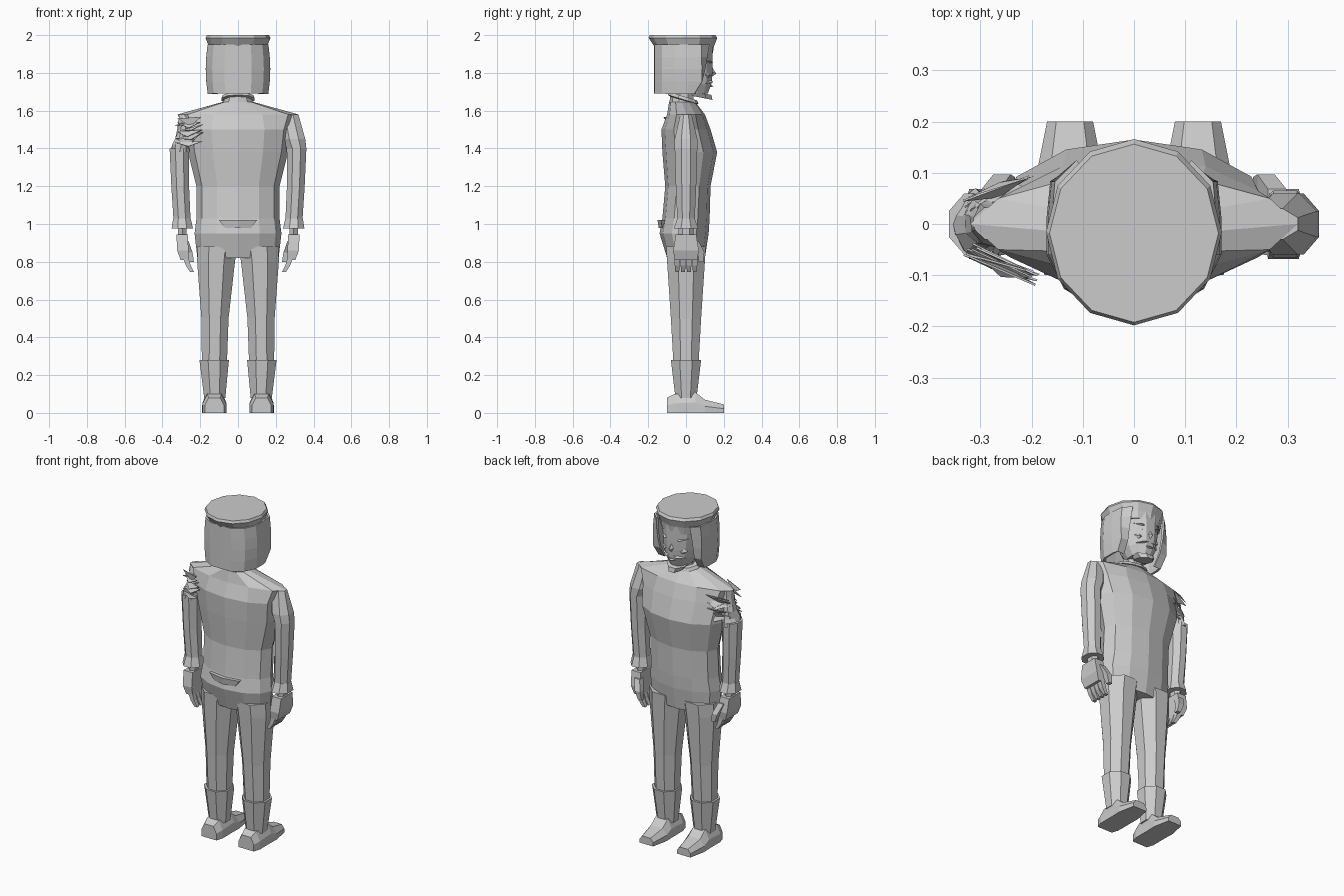
import bpy, bmesh, random
from math import sin, cos, pi, sqrt, copysign
from mathutils import Vector

random.seed(4)
if "Cube" in bpy.data.objects:
    bpy.data.objects.remove(bpy.data.objects["Cube"], do_unlink=True)

grey = bpy.data.materials.new("plain grey")
grey.use_nodes = True
grey.diffuse_color = (.6, .6, .6, 1)
grey.node_tree.nodes["Principled BSDF"].inputs["Base Color"].default_value = grey.diffuse_color


def finish(name, bm, mirror=False, thickness=0):
    if not thickness:
        bmesh.ops.recalc_face_normals(bm, faces=bm.faces)
    mesh = bpy.data.meshes.new(name)
    bm.to_mesh(mesh)
    bm.free()
    mesh.materials.append(grey)
    part = bpy.data.objects.new(name, mesh)
    bpy.context.collection.objects.link(part)
    if thickness:
        shell = part.modifiers.new("thickness", 'SOLIDIFY')
        shell.thickness = thickness
        shell.offset = 0
    if mirror:
        part.modifiers.new("mirror", 'MIRROR')


def bridge(bm, loops, closed=True):
    """Join each loop of vertices to the next one."""
    for low, high in zip(loops, loops[1:]):
        for i in range(0 if closed else 1, len(low)):
            bm.faces.new((low[i - 1], low[i], high[i], high[i - 1]))


def ring(height, wide, deep=None, x=0, y=0, point=1):
    """Cross-section; a high point value sharpens its left and right ends."""
    return dict(height=height, wide=wide, deep=deep or wide, x=x, y=y, point=point)


def loft(name, *rings, sides=8, flat=True, mirror=False, ragged=0, tilt=0):
    """Skin over a stack of rings; flat turns a side rather than a corner forward."""
    bm = bmesh.new()
    loops = []
    for r in rings:
        loop = []
        for i in range(sides):
            angle = 2 * pi * (i + flat / 2) / sides
            grow = (1 + random.uniform(-ragged, ragged)) / (cos(pi / sides) if flat else 1)
            across = copysign(abs(cos(angle)) ** r["point"], cos(angle))
            x = r["x"] + r["wide"] * grow * across
            y = r["y"] + r["deep"] * grow * sin(angle)
            loop.append(bm.verts.new((x, y, r["height"] + tilt * y)))
        loops.append(loop)
    bridge(bm, loops)
    bm.faces.new(loops[0])
    bm.faces.new(loops[-1])
    finish(name, bm, mirror)


def feature(name, x, z, wide, tall, out, drop=0):
    """Pointed ridge on the face, mirrored, with its outer end lowered by drop."""
    bm = bmesh.new()
    surface = .125 - x / 4
    rim = [bm.verts.new((x + wide * cos(a), surface - wide * cos(a) / 3,
                         z + tall * sin(a) - drop * cos(a)))
           for a in (0, pi / 2, pi, -pi / 2)]
    tip = bm.verts.new((x, surface + out, z - tall / 3))
    for i in range(len(rim)):
        bm.faces.new((rim[i - 1], rim[i], tip))
    bm.faces.new(rim)
    finish(name, bm, mirror=True)


# Jacket and hips share the waist section
waist = ring(height=1.03, wide=.22, deep=.125)
loft("jacket", waist,
     ring(height=1.2, wide=.22, deep=.12, y=.01),
     ring(height=1.38, wide=.265, deep=.145, y=.02),
     ring(height=1.5, wide=.28, deep=.13),
     ring(height=1.58, wide=.32, deep=.1, point=1.3),
     ring(height=1.645, wide=.085, deep=.07, y=-.02), sides=12, flat=False)
loft("hips",
     ring(height=.82, wide=.215, deep=.1),
     ring(height=.95, wide=.23, deep=.13, y=-.01), waist, sides=12, flat=False)
loft("jacket_tail",
     ring(height=.98, wide=.07, deep=.03, y=-.11),
     ring(height=1.02, wide=.1, deep=.035, y=-.11), sides=6)

# Legs and boots
loft("trouser_leg",
     ring(height=.25, wide=.066, x=.125),
     ring(height=.5, wide=.072, deep=.08, x=.122),
     ring(height=.8, wide=.1, x=.116),
     ring(height=.88, wide=.105, x=.11), mirror=True)
loft("boot_shaft",
     ring(height=.08, wide=.056, x=.123),
     ring(height=.28, wide=.078, deep=.08, x=.126), mirror=True)

bm = bmesh.new()
slices = []
for y, wide, tall in ((-.1, .05, .08), (-.06, .063, .1), (.05, .063, .11), (.1, .065, .07), (.2, .045, .045)):
    arch = [(wide, 0), (wide, tall / 2), (wide * .6, tall)]
    outline = arch + [(-x, z) for x, z in reversed(arch)]
    slices.append([bm.verts.new((.125 + x, y, z)) for x, z in outline])
bridge(bm, slices)
bm.faces.new(slices[0])
bm.faces.new(slices[-1])
finish("shoe", bm, mirror=True)

# Sleeves and cuffs
upper_arm = ring(height=1.4, wide=.052, deep=.06, x=.31)
loft("sleeve",
     ring(height=1, wide=.045, x=.295),
     ring(height=1.2, wide=.047, deep=.054, x=.306), upper_arm, mirror=True)
loft("left_shoulder", upper_arm,
     ring(height=1.45, wide=.06, x=.296),
     ring(height=1.58, wide=.05, deep=.03, x=.27))
loft("cuff",
     ring(height=.975, wide=.057, deep=.065, x=.295),
     ring(height=1.03, wide=.046, x=.297), mirror=True)

# Hands with curled fingers
loft("wrist",
     ring(height=.93, wide=.022, deep=.034, x=.295),
     ring(height=.99, wide=.022, deep=.034, x=.295), sides=6, mirror=True)
loft("palm",
     ring(height=.81, wide=.022, deep=.06, x=.282),
     ring(height=.86, wide=.03, deep=.068, x=.292),
     ring(height=.945, wide=.03, deep=.054, x=.296), sides=4, mirror=True)
for i, finger in enumerate(("little", "ring", "middle", "index")):
    y = (i - 1.5) * .031
    loft(finger + "_finger",
         ring(height=.745, wide=.01, x=.243, y=y),
         ring(height=.78, wide=.013, x=.263, y=y),
         ring(height=.83, wide=.015, x=.28, y=y), sides=4, mirror=True)
loft("thumb",
     ring(height=.8, wide=.012, x=.245, y=.08),
     ring(height=.85, wide=.017, x=.258, y=.08),
     ring(height=.91, wide=.018, x=.28, y=.05), sides=4, mirror=True)

# Torn right shoulder: crumpled cloth and ragged strips
folds = [ring(height=1.38 + .04 * i, wide=.05 - .015 * sin(pi * i / 5), deep=.06 - .005 * i,
              x=-.31 + .01 * i) for i in range(6)]
loft("torn_shoulder", *folds, sides=10, ragged=.18)
bm = bmesh.new()
for edge in (-.1, .075):
    for i in range(9):
        start = Vector((-.32, edge / 2, 1.42 + i * .016))
        middle = Vector((-.255, edge * .9, start.z - .015))
        end = Vector((-.2, edge * 1.05, start.z + .02))
        fray = [p + Vector([random.uniform(-.015, .015) for axis in p]) for p in (start, middle, end)]
        bm.faces.new([bm.verts.new(p) for p in fray])
finish("torn_strips", bm, thickness=.004)

# Neck and tilted collar
loft("neck", ring(height=1.6, wide=.05, y=-.01), ring(height=1.75, wide=.05, y=-.01))
loft("collar",
     ring(height=1.61, wide=.085, deep=.07, y=-.015),
     ring(height=1.65, wide=.072, deep=.065, y=-.015),
     ring(height=1.655, wide=.088, deep=.077, y=-.015),
     ring(height=1.672, wide=.08, deep=.07, y=-.015), sides=10, tilt=-.3)

# Head, narrowing to the chin
skull = []
for i in range(6):
    t = i / 5
    size = .06 + .06 * sqrt(t)
    skull.append(ring(height=1.69 + .26 * t, wide=size, deep=size + .015, y=.04 - .035 * t))
loft("head", *skull, sides=12)
loft("jaw",
     ring(height=1.685, wide=.042, deep=.06, y=.08),
     ring(height=1.71, wide=.06, y=.075), tilt=-.2)

# Facial features
feature("nose", x=0, z=1.81, wide=.02, tall=.04, out=.035)
feature("moustache", x=.035, z=1.755, wide=.04, tall=.012, out=.03, drop=.01)
feature("lip", x=0, z=1.732, wide=.025, tall=.008, out=.02)
feature("eyebrow", x=.05, z=1.86, wide=.038, tall=.012, out=.03, drop=-.005)
feature("eye", x=.047, z=1.832, wide=.022, tall=.009, out=.015)
feature("cheek", x=.06, z=1.79, wide=.025, tall=.02, out=.02)

# Hair wrapped round the head, cut away at the face
bm = bmesh.new()
layers = []
for i in range(5):
    t = i / 4
    wide = .155 + .01 * sin(pi * t)
    layer = []
    for step in range(13):
        angle = pi * (.28 - 1.56 * step / 12)
        square = 1 + .1 * abs(sin(2 * angle))
        x = max(-wide, min(wide, wide * square * cos(angle)))
        y = min(.04 + .08 * sqrt(t), .163 * square * sin(angle))
        layer.append(bm.verts.new((x, y, 1.69 + .26 * t)))
    layers.append(layer)
bridge(bm, layers, closed=False)
finish("hair", bm, thickness=.012)

# Flat-topped cap
brim = ring(height=1.94, wide=.154, deep=.158, y=-.01)
loft("cap_band", ring(height=1.895, wide=.145, y=-.005), brim, sides=12, flat=False)
loft("cap_crown", brim,
     ring(height=1.985, wide=.172, deep=.182, y=-.016),
     ring(height=2, wide=.165, deep=.174, y=-.018), sides=12, flat=False)
